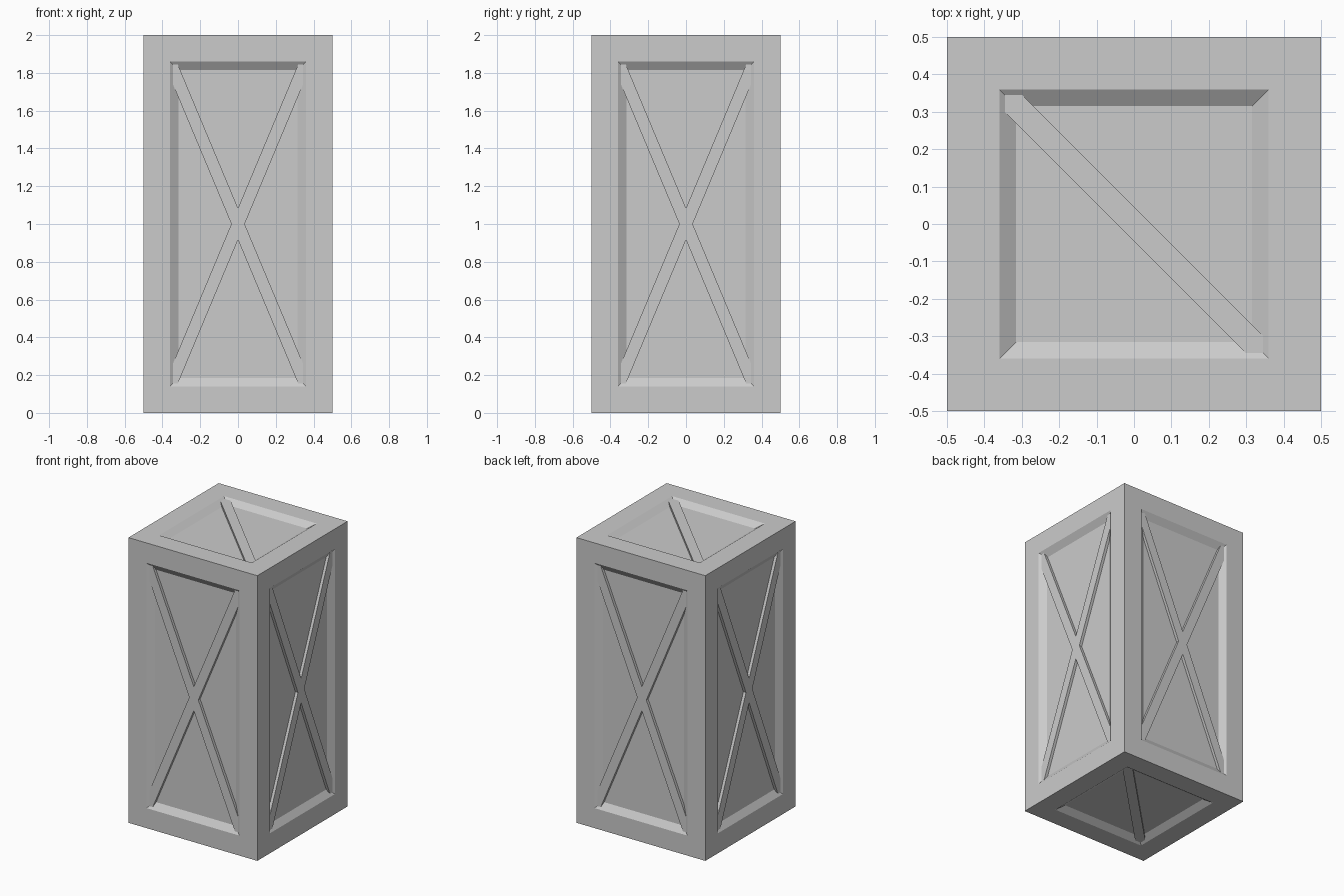
import bpy, bmesh, math
from mathutils import Matrix, Vector

if "Cube" in bpy.data.objects:
    bpy.data.objects.remove(bpy.data.objects["Cube"])

BORDER, SLOPE, DEPTH = 0.14, 0.045, 0.03   # frame width, bevel width, panel depth
BRACE_W, BRACE_TOP = 0.065, -0.01          # brace width, brace face below the frame


def add_object(name, bm, matrix=Matrix()):
    mesh = bpy.data.meshes.new(name)
    bm.to_mesh(mesh)
    bm.free()
    obj = bpy.data.objects.new(name, mesh)
    obj.matrix_world = matrix
    bpy.context.collection.objects.link(obj)
    return obj


def cut(bm, point, normal):
    """Remove everything on the positive side of a plane."""
    bmesh.ops.bisect_plane(bm, geom=bm.verts[:] + bm.edges[:] + bm.faces[:],
                           plane_co=point, plane_no=normal, clear_outer=True)


def brace(name, matrix, hw, hh, angle, splitter=None):
    """Diagonal bar in a panel, trimmed to the sloped panel walls."""
    bm = bmesh.new()
    bmesh.ops.create_cube(bm, size=1)
    size = Matrix.Diagonal((2 * math.hypot(hw, hh), BRACE_W, DEPTH + BRACE_TOP, 1))
    place = Matrix.Translation((0, 0, (BRACE_TOP - DEPTH) / 2)) @ Matrix.Rotation(angle, 4, 'Z')
    bm.transform(place @ size)
    # the back of the bar lies on the panel and is never seen
    back = [f for f in bm.faces if f.normal.z < -0.9]
    bmesh.ops.delete(bm, geom=back, context='FACES')
    for s in (-1, 1):
        cut(bm, (s * hw, 0, 0), (s * DEPTH, 0, -SLOPE))
        cut(bm, (0, s * hh, 0), (0, s * DEPTH, -SLOPE))
    if splitter:   # half bar that stops at the side of the crossing bar
        cut(bm, splitter * BRACE_W / 2, -splitter)
    add_object(name, bm, matrix)


# crate body with recessed panels on all six sides
bm = bmesh.new()
bmesh.ops.create_cube(bm, size=1, matrix=Matrix.Translation((0, 0, 1)) @ Matrix.Diagonal((1, 1, 2, 1)))
panels = bm.faces[:]
bmesh.ops.inset_individual(bm, faces=panels, thickness=BORDER, use_even_offset=True)
bmesh.ops.inset_individual(bm, faces=panels, thickness=SLOPE, depth=-DEPTH, use_even_offset=True)
add_object("crate_body", bm)

# crossed braces on the four tall sides
hw, hh = 0.5 - BORDER, 1 - BORDER
diag = math.atan2(hh, hw)
side_normal = Vector((-math.sin(diag), math.cos(diag), 0))
for k, side in enumerate(("front", "right", "back", "left")):
    m = (Matrix.Rotation(k * math.pi / 2, 4, 'Z') @ Matrix.Translation((0, -0.5, 1))
         @ Matrix.Rotation(math.pi / 2, 4, 'X'))
    brace(side + "_brace", m, hw, hh, diag)
    brace(side + "_upper_half_brace", m, hw, hh, -diag, side_normal)
    brace(side + "_lower_half_brace", m, hw, hh, -diag, -side_normal)

# single diagonal braces on top and bottom
brace("top_brace", Matrix.Translation((0, 0, 2)), hw, hw, -math.pi / 4)
brace("bottom_brace", Matrix.Rotation(math.pi, 4, 'X'), hw, hw, -math.pi / 4)
